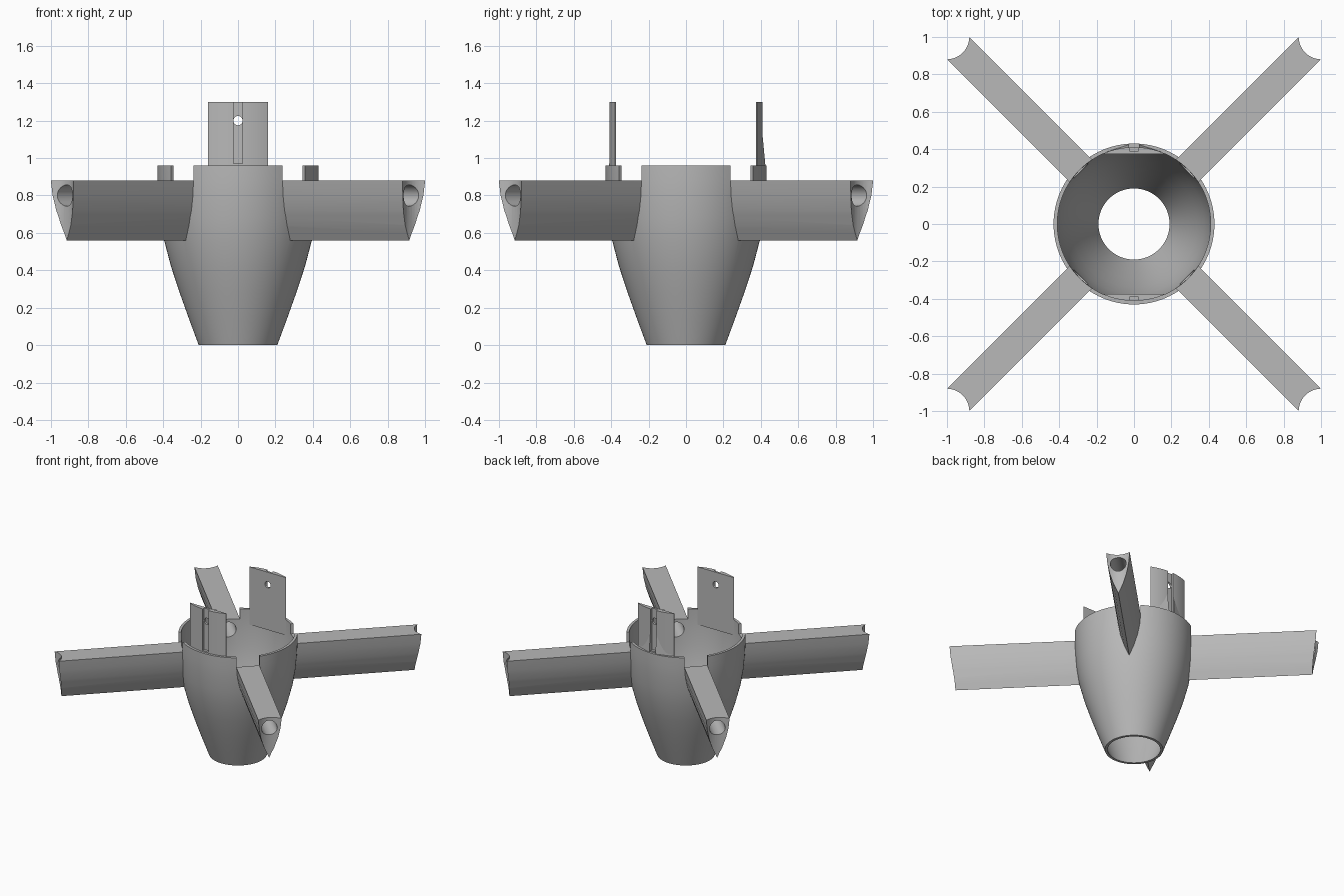
import bpy, bmesh, math
from mathutils import Matrix, Vector

cube = bpy.data.objects.get("Cube")
if cube:
    bpy.data.objects.remove(cube, do_unlink=True)

grey = bpy.data.materials.new("plain_grey")
grey.use_nodes = True
GREY = (0.48, 0.48, 0.48, 1)
grey.diffuse_color = GREY
grey.node_tree.nodes["Principled BSDF"].inputs["Base Color"].default_value = GREY


def finish(name, bm):
    bmesh.ops.recalc_face_normals(bm, faces=bm.faces)
    mesh = bpy.data.meshes.new(name)
    bm.to_mesh(mesh)
    bm.free()
    mesh.materials.append(grey)
    obj = bpy.data.objects.new(name, mesh)
    bpy.context.collection.objects.link(obj)
    return obj


def lathe(name, profile, sides=96):
    """Closed solid turned around z from (radius, height) points."""
    bm = bmesh.new()
    rings = []
    for r, z in profile:
        rings.append([bm.verts.new((r * math.cos(math.tau * i / sides),
                                    r * math.sin(math.tau * i / sides), z))
                      for i in range(sides)])
    for a, b in zip(rings, rings[1:]):
        for i in range(sides):
            j = (i + 1) % sides
            bm.faces.new((a[i], a[j], b[j], b[i]))
    bm.faces.new(rings[0])
    bm.faces.new(rings[-1])
    return finish(name, bm)


def prism(name, points, vec, turn=0):
    """Polygon swept along a vector, then turned about z."""
    bm = bmesh.new()
    face = bm.faces.new([bm.verts.new(p) for p in points])
    new = bmesh.ops.extrude_face_region(bm, geom=[face])["geom"]
    moved = [v for v in new if isinstance(v, bmesh.types.BMVert)]
    bmesh.ops.translate(bm, verts=moved, vec=Vector(vec))
    bmesh.ops.rotate(bm, verts=bm.verts, matrix=Matrix.Rotation(turn, 3, 'Z'))
    return finish(name, bm)


def box(name, lo, hi, turn=0):
    pts = [(lo[0], lo[1], lo[2]), (hi[0], lo[1], lo[2]),
           (hi[0], hi[1], lo[2]), (lo[0], hi[1], lo[2])]
    return prism(name, pts, (0, 0, hi[2] - lo[2]), turn)


def disc(radius, place, sides=40):
    """Circle points, placed by a function of (cos, sin) offsets."""
    return [place(radius * math.cos(math.tau * i / sides),
                  radius * math.sin(math.tau * i / sides)) for i in range(sides)]


def combine(target, other, operation):
    mod = target.modifiers.new("cut", 'BOOLEAN')
    mod.operation, mod.object, mod.solver = operation, other, 'EXACT'
    bpy.context.view_layer.objects.active = target
    bpy.ops.object.modifier_apply(modifier=mod.name)
    bpy.data.objects.remove(other, do_unlink=True)


def smooth(obj):
    bpy.ops.object.select_all(action='DESELECT')
    obj.select_set(True)
    bpy.context.view_layer.objects.active = obj
    bpy.ops.object.shade_smooth_by_angle(angle=math.radians(25))


RIM, ARM_TOP, HALF = 0.96, 0.88, 0.085
profile = [(0.21, 0), (0.262, 0.14), (0.312, 0.28), (0.358, 0.42), (0.395, 0.56),
           (0.415, 0.68), (0.426, 0.8), (0.43, 0.88), (0.43, RIM)]

# Tapered hull
body = lathe("hull_with_arms", profile)

# Four keel-shaped arms with hollowed ends
half_section = [(HALF, ARM_TOP), (0.078, 0.80), (0.062, 0.72), (0.036, 0.64)]
section = half_section + [(0, 0.56)] + [(-y, z) for y, z in reversed(half_section)]
for k in range(4):
    turn = math.radians(45 + 90 * k)
    arm = prism("arm", [(0.3, y, z) for y, z in section], (1.1, 0, 0), turn)
    scoop = prism("scoop", disc(0.121, lambda a, b: (1.416 + a, b, 0.4)), (0, 0, 0.7), turn)
    combine(arm, scoop, 'DIFFERENCE')
    combine(body, arm, 'UNION')

# Inner cavity, open at both ends
inner = [(0.17, -0.05)] + [(r - 0.02, z) for r, z in profile] + [(0.41, 1.1)]
combine(body, lathe("cavity", inner), 'DIFFERENCE')

# Rim notches above the arms and bores through them
for k in range(2):
    turn = math.radians(45 + 90 * k)
    combine(body, box("notch", (-0.5, -HALF, ARM_TOP), (0.5, HALF, 1.1), turn), 'DIFFERENCE')
    bore = prism("bore", disc(0.057, lambda a, b: (-1.5, a, 0.8 + b)), (3, 0, 0), turn)
    combine(body, bore, 'DIFFERENCE')
smooth(body)

# Upright mounting plates: flat inside, rounded outside, slotted and drilled
spread = math.asin(0.16 / 0.411)
for name, turn in (("front_plate", 0), ("back_plate", math.pi)):
    arc = [(0.411 * math.sin(t), -0.411 * math.cos(t), 0.84)
           for t in (spread * (i / 8 - 1) for i in range(17))]
    outline = [(-0.16, -0.374, 0.84)] + arc + [(0.16, -0.374, 0.84)]
    plate = prism(name, outline, (0, 0, 0.46), turn)
    combine(plate, box("slot", (-0.025, -0.5, 0.97), (0.025, -0.39, 1.4), turn), 'DIFFERENCE')
    hole = prism("hole", disc(0.025, lambda a, b: (a, -0.5, 1.2 + b), 24), (0, 0.3, 0), turn)
    combine(plate, hole, 'DIFFERENCE')
    smooth(plate)

# Slim braces behind the back plate
for side, name in ((1, "left_brace"), (-1, "right_brace")):
    bm = bmesh.new()
    corners = [(0.027, 0.40, 1.22), (0.027, 0.425, 0.955),
               (0.027, 0.38, 0.955), (0.15, 0.385, 0.955)]
    verts = [bm.verts.new((side * x, y, z)) for x, y, z in corners]
    bmesh.ops.convex_hull(bm, input=verts)
    finish(name, bm)
